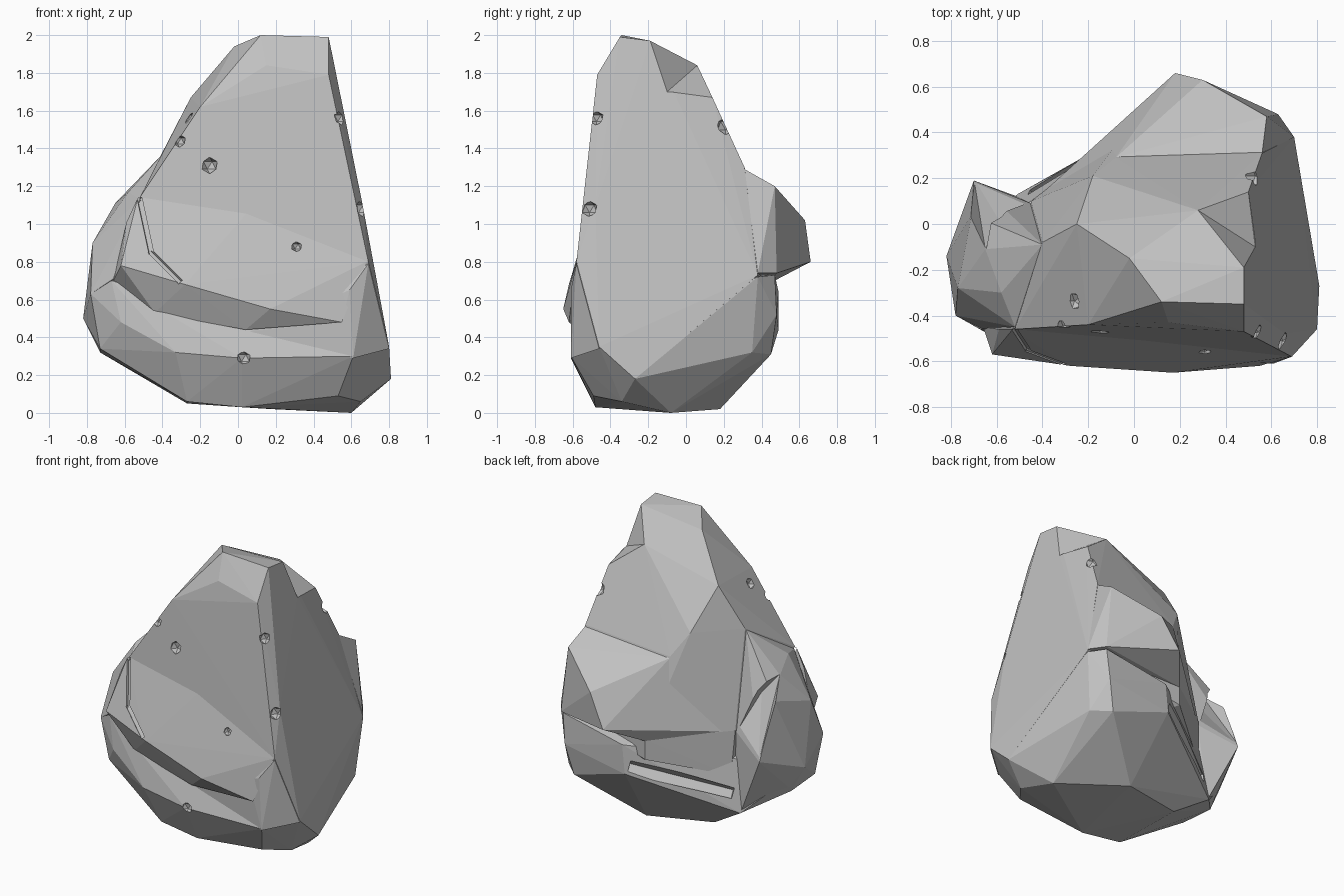
import bpy
import bmesh
from mathutils import Vector
from mathutils.bvhtree import BVHTree

default_cube = bpy.data.objects.get("Cube")
if default_cube:
    bpy.data.objects.remove(default_cube, do_unlink=True)

# One plain stone colour
stone = bpy.data.materials.new("stone_grey")
stone.use_nodes = True
grey = (0.53, 0.53, 0.53, 1.0)
stone.diffuse_color = grey
stone.node_tree.nodes["Principled BSDF"].inputs["Base Color"].default_value = grey


def make_object(name, bm):
    """Turn a bmesh into a flat shaded stone object."""
    bmesh.ops.recalc_face_normals(bm, faces=bm.faces[:])
    mesh = bpy.data.meshes.new(name)
    bm.to_mesh(mesh)
    bm.free()
    mesh.materials.append(stone)
    obj = bpy.data.objects.new(name, mesh)
    bpy.context.scene.collection.objects.link(obj)
    return obj


def boulder(name, corners):
    """Convex chunk of rock wrapped around corners given in hundredths."""
    bm = bmesh.new()
    for corner in corners:
        bm.verts.new(Vector(corner) / 100)
    bmesh.ops.convex_hull(bm, input=bm.verts[:])
    loose = [v for v in bm.verts if not v.link_faces]
    bmesh.ops.delete(bm, geom=loose, context="VERTS")
    return make_object(name, bm)


def combine(target, tool, operation):
    """Apply a boolean and discard the tool object."""
    tool.hide_render = True
    modifier = target.modifiers.new(operation.lower(), "BOOLEAN")
    modifier.operation = operation
    modifier.solver = "EXACT"
    modifier.object = tool
    bpy.context.view_layer.update()
    graph = bpy.context.evaluated_depsgraph_get()
    result = bpy.data.meshes.new_from_object(target.evaluated_get(graph))
    target.modifiers.clear()
    target.data = result
    bpy.data.objects.remove(tool, do_unlink=True)


# Tall main body with its narrow peak
rock = boulder("rock_body", [
    (12, -34, 200), (48, -35, 199), (48, -19, 197), (-2, -15, 194),
    (15, -43, 184), (48, -47, 179), (28, 6, 184), (53, -10, 170),
    (50, 14, 167), (-25, 0, 167), (-20, -44, 162), (-18, 21, 140),
    (56, 31, 130), (-40, -8, 138), (-8, 29, 124), (-52, -46, 114),
    (66, -48, 110), (69, -58, 80), (70, 38, 73), (0, 45, 70),
    (-45, 10, 75), (0, 45, 56), (-43, 12, 44),
    (80, -46, 35), (81, -27, 18), (10, -52, 50),
])

# Heavy faceted foot
base = boulder("rock_base", [
    (60, -8, 0), (18, 18, 2), (-27, 7, 5), (-27, -46, 6), (2, -48, 3),
    (53, -49, 9), (65, -34, 6), (81, -27, 18), (80, -46, 35),
    (61, -61, 30), (2, -61, 29), (-33, -57, 32), (-73, -38, 34),
    (-82, -14, 50), (-78, -40, 63), (-67, -46, 70), (-62, -49, 48),
    (-73, -12, 32), (-51, 13, 20), (13, 49, 44), (55, 45, 31),
    (60, 48, 52), (66, 35, 32), (70, 38, 72), (62, 47, 73), (15, 49, 64),
])

# Overhanging lump on the back, sweeping round to the shoulder
bulge = boulder("back_bulge", [
    (58, 47, 120), (63, 48, 74), (30, 63, 102), (18, 66, 80), (70, 38, 74),
    (0, 45, 69), (-8, 29, 123), (56, 31, 129), (20, -10, 80),
    (-40, -9, 136), (-44, 10, 74),
])

# Shoulder jutting out at the side
shoulder = boulder("side_shoulder", [
    (-70, 19, 63), (-71, 4, 100), (-77, -28, 90), (-82, -14, 50),
    (-78, -40, 63), (-58, -30, 117), (-40, -9, 137), (-52, -45, 113),
    (-66, -46, 71), (-51, 12, 21), (-73, -12, 33), (-45, 9, 74),
    (-65, -11, 111), (-5, -15, 60),
])

# Slab on the front, ending in an undercut ledge
slab = boulder("front_slab", [
    (-62, -57, 78), (-28, -62, 68), (17, -65, 55), (55, -62, 48),
    (-53, -46, 114), (-59, -46, 101), (65, -48, 109), (68, -58, 80),
    (4, -57, 44), (-44, -51, 53), (-66, -45, 70), (10, -49, 112),
    (10, -20, 80),
])

# Corner that carries the slab down into the foot
corner_block = boulder("front_corner", [
    (69, -58, 79), (59, -61, 65), (55, -61, 48), (61, -61, 29),
    (80, -46, 34), (6, -56, 43), (40, -30, 60),
])

for part in (base, bulge, shoulder, slab, corner_block):
    combine(rock, part, "UNION")

# Wedge broken out beside the peak
peak_wedge = boulder("peak_wedge_cutter", [
    (48, -19, 197), (28, 6, 184), (53, -10, 170), (50, 14, 167), (90, 10, 195),
])

# Dent broken out of the back of the shoulder
shoulder_dent = boulder("shoulder_dent_cutter", [
    (-55, -5, 99), (-72, 4, 99), (-65, -11, 112), (-47, 10, 76),
    (-70, 20, 63), (-64, 20, 115),
])

for cutter in (peak_wedge, shoulder_dent):
    combine(rock, cutter, "DIFFERENCE")

# Surface lookup used to seat the chips and grooves
surface = BVHTree.FromPolygons([v.co.copy() for v in rock.data.vertices],
                               [p.vertices[:] for p in rock.data.polygons])


def on_front(x, z):
    """Point on the front surface at the given x and z."""
    hit = surface.ray_cast(Vector((x, -2, z)), Vector((0, 1, 0)))[0]
    return hit if hit else Vector((x, -0.45, z))


def chip(centre, radius):
    """Knock a small faceted chip out of the surface."""
    bm = bmesh.new()
    bmesh.ops.create_icosphere(bm, subdivisions=1, radius=radius)
    bmesh.ops.translate(bm, vec=centre, verts=bm.verts[:])
    combine(rock, make_object("chip_cutter", bm), "DIFFERENCE")


def groove(start, end, radius):
    """Score a straight angular groove between two surface points."""
    along = end - start
    bm = bmesh.new()
    bmesh.ops.create_cone(bm, cap_ends=True, segments=4, radius1=radius,
                          radius2=radius, depth=along.length + radius)
    turn = along.to_track_quat("Z", "Y").to_matrix()
    bmesh.ops.rotate(bm, cent=(0, 0, 0), matrix=turn, verts=bm.verts[:])
    bmesh.ops.translate(bm, vec=(start + end) / 2, verts=bm.verts[:])
    combine(rock, make_object("groove_cutter", bm), "DIFFERENCE")


# Chips scattered over the front and along its edges
for x, z, radius in ((-0.15, 1.31, 0.045), (0.31, 0.88, 0.03), (0.03, 0.29, 0.04),
                     (0.54, 1.56, 0.04), (0.65, 1.08, 0.045),
                     (-0.26, 1.56, 0.04), (-0.31, 1.44, 0.035)):
    chip(on_front(x, z), radius)

# Chip on the back edge below the peak
chip(Vector((0.53, 0.21, 1.52)), 0.05)

# Bent crack beside the slab
top, bend, tip = on_front(-0.52, 1.13), on_front(-0.46, 0.85), on_front(-0.31, 0.7)
groove(top, bend, 0.018)
groove(bend, tip, 0.018)

# Long crack low on the back
groove(Vector((0.08, 0.47, 0.49)), Vector((-0.43, 0.14, 0.33)), 0.05)

# Crisp flat facets everywhere
for face in rock.data.polygons:
    face.use_smooth = False
rock.name = "rock"
